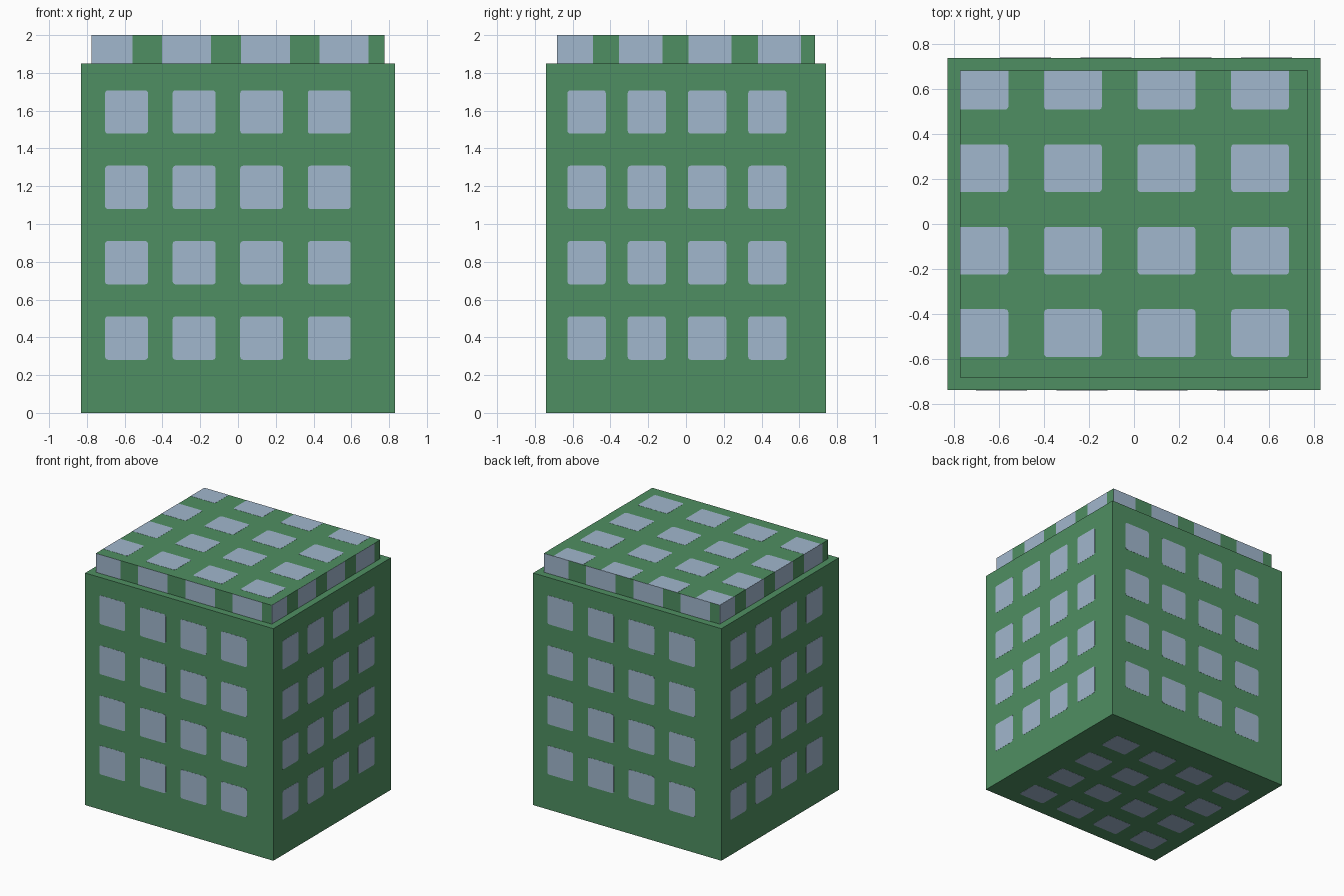
import bpy, bmesh, math
from mathutils import Vector

if "Cube" in bpy.data.objects:
    bpy.data.objects.remove(bpy.data.objects["Cube"])

X, Y, Z = Vector((1, 0, 0)), Vector((0, 1, 0)), Vector((0, 0, 1))
THICK = 0.001


def material(name, rgb):
    m = bpy.data.materials.new(name)
    m.diffuse_color = (*rgb, 1)
    m.use_nodes = True
    m.node_tree.nodes["Principled BSDF"].inputs["Base Color"].default_value = m.diffuse_color
    return m


green = material("wall green", (0.078, 0.275, 0.122))
blue = material("window blue", (0.356, 0.473, 0.610))


def finish(name, bm, mat):
    me = bpy.data.meshes.new(name)
    bm.to_mesh(me)
    bm.free()
    me.materials.append(mat)
    ob = bpy.data.objects.new(name, me)
    bpy.context.collection.objects.link(ob)


def box(name, size, centre):
    bm = bmesh.new()
    bmesh.ops.create_cube(bm, size=1)
    bmesh.ops.scale(bm, vec=size, verts=bm.verts)
    bmesh.ops.translate(bm, vec=centre, verts=bm.verts)
    finish(name, bm, green)


def spans(start, step, width, count):
    """Window intervals as fractions of a face, clipped to the face."""
    return [(max(0, start + i * step), min(1, start + i * step + width)) for i in range(count)]


def outline(u0, u1, v0, v1, w, h, r):
    """Rounded rectangle; corners lying on the face border stay square."""
    pts = []
    for k, (u, v) in enumerate([(u1, v1), (u0, v1), (u0, v0), (u1, v0)]):
        x, y = (u - 0.5) * w, (v - 0.5) * h
        if r == 0 or u in (0, 1) or v in (0, 1):
            pts.append((x, y))
            continue
        cx, cy = x + (-r if u == u1 else r), y + (-r if v == v1 else r)
        for s in range(4):
            a = math.pi / 2 * (k + s / 3)
            pts.append((cx + r * math.cos(a), cy + r * math.sin(a)))
    return pts


def windows(name, size, centre, u, v, us, vs, r=0.015):
    """Thin panes on the box face whose axes are u (right) and v (up)."""
    n = u.cross(v)
    dim = lambda d: sum(abs(a) * b for a, b in zip(d, size))
    w, h = dim(u), dim(v)
    mid = Vector(centre) + n * dim(n) / 2
    bm = bmesh.new()
    for u0, u1 in us:
        for v0, v1 in vs:
            ring = outline(u0, u1, v0, v1, w, h, r)
            low = [bm.verts.new(mid + u * a + v * b) for a, b in ring]
            top = [bm.verts.new(p.co + n * THICK) for p in low]
            bm.faces.new(top)
            for i in range(len(ring)):
                j = (i + 1) % len(ring)
                bm.faces.new((low[i], low[j], top[j], top[i]))
    finish(name, bm, blue)


SIDES = {"front": (X, Z), "right": (Y, Z), "back": (-X, Z), "left": (-Y, Z)}

# Main block, with a 4 x 4 pattern on each wall and underneath
size, centre = (1.66, 1.48, 1.85), (0, 0, 0.925)
box("building_block", size, centre)
us, vs = spans(0.076, 0.2155, 0.137, 4), spans(0.152, 0.2157, 0.124, 4)
for side, (u, v) in {**SIDES, "underside": (X, -Y)}.items():
    windows(side + "_windows", size, centre, u, v, us, vs)

# Roof slab, with panes on top and full-height bands round the edge
size, centre = (1.55, 1.366, 0.15), (0, 0, 1.925)
box("roof_slab", size, centre)
us, vs = spans(-0.028, 0.269, 0.167, 4), spans(0.066, 0.269, 0.156, 4)
windows("roof_top_windows", size, centre, X, Y, us, vs)
for side, (u, v) in SIDES.items():
    windows("roof_" + side + "_bands", size, centre, u, v, us, [(0, 1)], 0)
